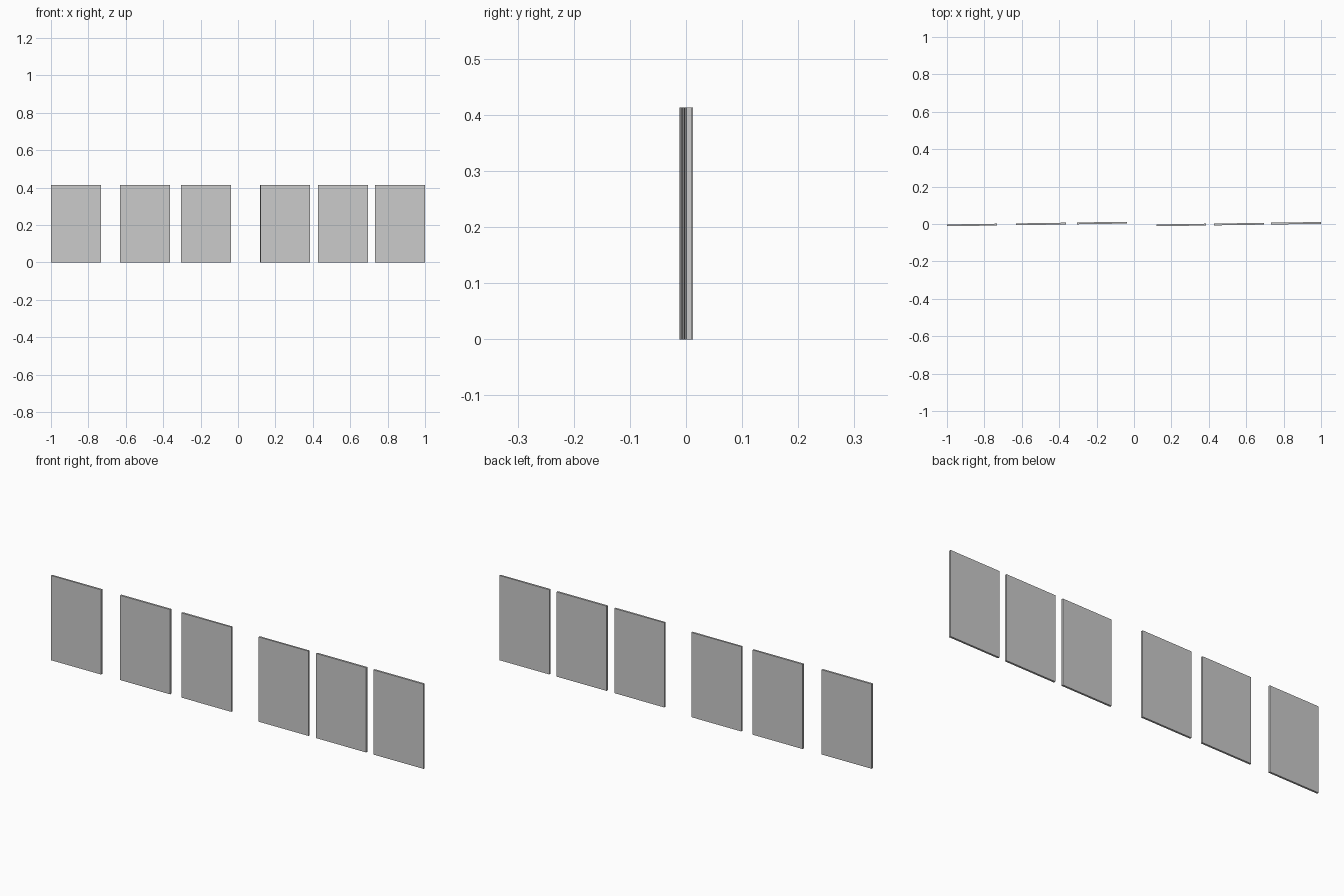
import bpy
import math

if "Cube" in bpy.data.objects:
    bpy.data.objects.remove(bpy.data.objects["Cube"])

WIDTH, HEIGHT, THICK = 0.267, 0.413, 0.0095
ANGLE = math.atan(0.0151)   # both rows run slightly askew to the x axis


def panel(name, x_left, row_start):
    """Thin upright slab, lying along the line of its row."""
    x = x_left + WIDTH / 2
    y = -0.012 + THICK / 2 + (x - row_start) * math.tan(ANGLE)
    bpy.ops.mesh.primitive_cube_add(size=1, location=(x, y, HEIGHT / 2),
                                    rotation=(0, 0, ANGLE))
    ob = bpy.context.object
    ob.name = name
    ob.scale = (WIDTH, THICK, HEIGHT)
    bpy.ops.object.transform_apply(location=False, rotation=False, scale=True)


# Two rows of three panels each
rows = {
    "left_panel": (-1.0, -0.631, -0.304),
    "right_panel": (0.119, 0.427, 0.733),
}
for name, lefts in rows.items():
    for i, x_left in enumerate(lefts):
        panel(f"{name}_{i + 1}", x_left, lefts[0])
